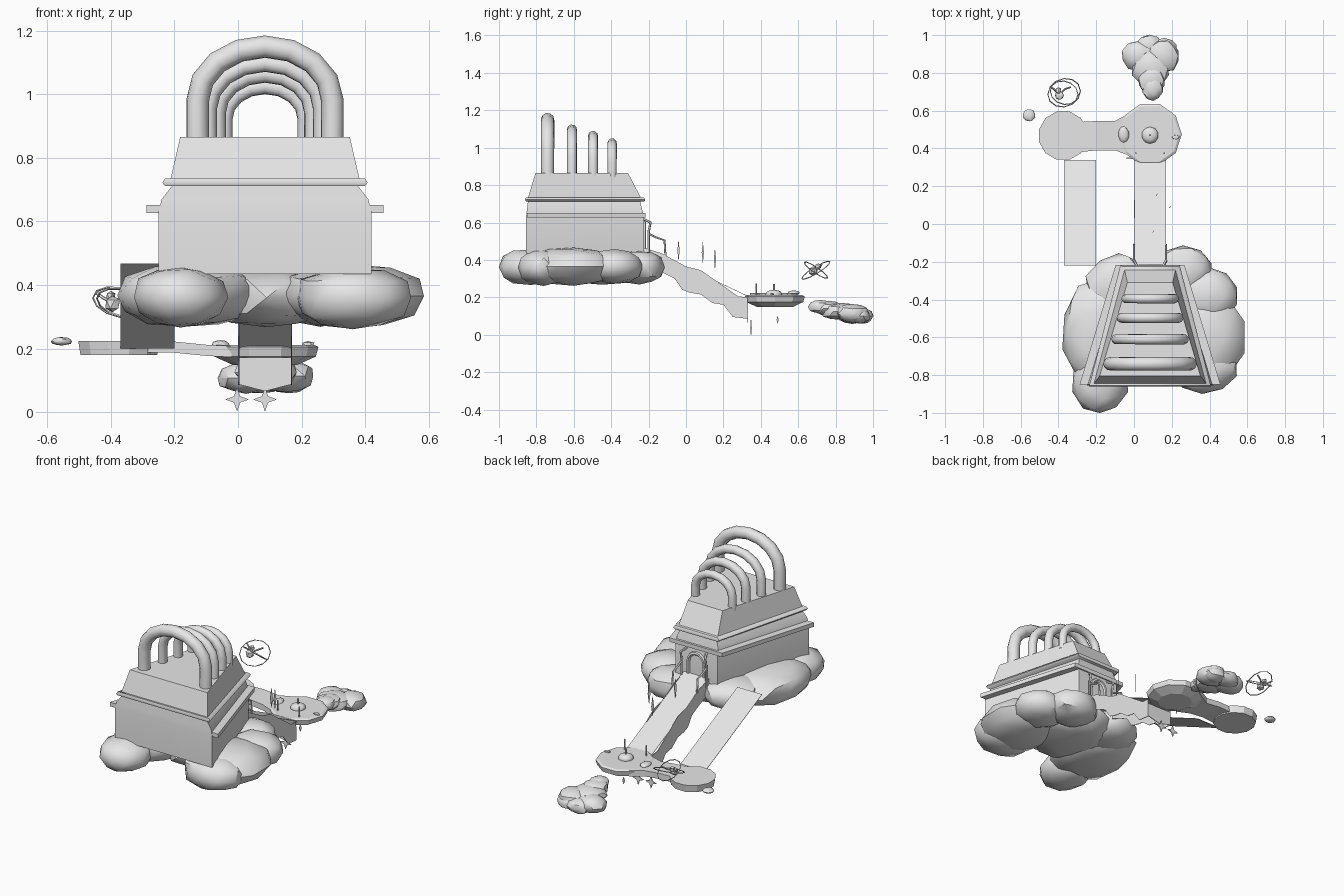
import bpy, bmesh, math, random
from mathutils import Vector, Matrix

random.seed(4)
cube = bpy.data.objects.get("Cube")
if cube:
    bpy.data.objects.remove(cube)

CX = 0.085  # axis of the building and bridge
grey = bpy.data.materials.new("pale_grey")
grey.use_nodes = True
grey.diffuse_color = (0.8, 0.8, 0.8, 1)
grey.node_tree.nodes["Principled BSDF"].inputs["Base Color"].default_value = (0.8, 0.8, 0.8, 1)


def finish(name, bm, smooth=None):
    bmesh.ops.recalc_face_normals(bm, faces=bm.faces)
    mesh = bpy.data.meshes.new(name)
    bm.to_mesh(mesh)
    bm.free()
    mesh.materials.append(grey)
    ob = bpy.data.objects.new(name, mesh)
    bpy.context.collection.objects.link(ob)
    if smooth:
        bpy.ops.object.select_all(action='DESELECT')
        ob.select_set(True)
        bpy.context.view_layer.objects.active = ob
        bpy.ops.object.shade_smooth_by_angle(angle=math.radians(smooth))
    return ob


def loft(name, rings, closed=False, smooth=None):
    """Skin a list of equal-sized point rings."""
    bm = bmesh.new()
    vs = [[bm.verts.new(p) for p in r] for r in rings]
    n = len(vs[0])
    pairs = list(zip(vs, vs[1:])) + ([(vs[-1], vs[0])] if closed else [])
    for a, b in pairs:
        for i in range(n):
            j = (i + 1) % n
            bm.faces.new((a[i], a[j], b[j], b[i]))
    if not closed:
        bm.faces.new(vs[0])
        bm.faces.new(vs[-1])
    return finish(name, bm, smooth)


def tube(name, pts, r, sides=8, closed=False):
    """Round bar along a path."""
    pts = [Vector(p) for p in pts]
    rings, n = [], len(pts)
    ref = Vector((0.13, 0.97, 0.21)).normalized()
    for i, p in enumerate(pts):
        a = pts[i - 1] if i or closed else p
        b = pts[(i + 1) % n] if i < n - 1 or closed else p
        t = (b - a).normalized()
        u = t.cross(ref).normalized()
        w = t.cross(u)
        rings.append([p + r * (math.cos(k * math.tau / sides) * u + math.sin(k * math.tau / sides) * w)
                      for k in range(sides)])
    return loft(name, rings, closed=closed, smooth=50)


def boulder(name, loc, size, detail=2, rough=0.06, smooth=38):
    bm = bmesh.new()
    bmesh.ops.create_icosphere(bm, subdivisions=detail, radius=1)
    for v in bm.verts:
        v.co *= 1 + random.uniform(-rough, rough)
        v.co.z = math.copysign(abs(v.co.z) ** 0.8, v.co.z)
        v.co = Vector([c * s + l for c, s, l in zip(v.co, size, loc)])
    return finish(name, bm, smooth)


def slab(name, outline, depth):
    """Outline of points extruded along a vector."""
    d = Vector(depth)
    return loft(name, [[Vector(p) for p in outline], [Vector(p) + d for p in outline]])


def trapezoid(z, front, back, y0, y1):
    return [(CX - front, y0, z), (CX + front, y0, z), (CX + back, y1, z), (CX - back, y1, z)]


# Building: tapered wall, side ledge, upper ledge and upper storey
loft("building_wall", [trapezoid(*r) for r in (
    (0.435, .335, .145, -.855, -.225), (0.63, .335, .145, -.855, -.225), (0.67, .325, .14, -.85, -.235),
    (0.715, .29, .125, -.845, -.245))], smooth=40)
loft("lower_ledge", [trapezoid(z, .373, .182, -.85, -.217) for z in (.627, .652)])
loft("upper_ledge", [trapezoid(*r) for r in (
    (.712, .315, .148, -.855, -.222), (.722, .323, .157, -.86, -.218), (.735, .315, .148, -.855, -.225))], smooth=60)
loft("upper_storey", [trapezoid(.73, .298, .135, -.845, -.24), trapezoid(.865, .267, .12, -.805, -.31)])

# Four arched bars on the roof
for i, (y, top, half, r) in enumerate(((-.74, 1.15, .212, .036), (-.61, 1.097, .178, .027),
                                      (-.497, 1.063, .15, .027), (-.395, 1.025, .127, .025))):
    spring = top - half * 0.8
    pts = [(CX - half, y, .84)]
    for k in range(9):
        a = math.pi * (1 - k / 8)
        pts.append((CX + half * math.cos(a), y, spring + half * 0.8 * math.sin(a)))
    pts.append((CX + half, y, .84))
    tube(f"roof_arch_{i + 1}", pts, r, 10)

# Rocks under the building
for i, (loc, size) in enumerate((
        ((-.16, -.57, .367), (.228, .30, .10)), ((-.18, -.83, .362), (.15, .18, .095)),
        ((-.08, -.335, .37), (.175, .18, .09)), ((.36, -.60, .365), (.225, .26, .10)),
        ((.36, -.76, .36), (.185, .14, .095)), ((.395, -.38, .365), (.165, .15, .09)),
        ((.26, -.25, .36), (.16, .14, .09)), ((.09, -.45, .36), (.22, .28, .092)))):
    boulder(f"base_rock_{i + 1}", loc, size)

# Doorway at the back, with curved lamp posts
arch = [(CX + .055 * math.cos(a), -.225, .54 + .06 * math.sin(a))
        for a in [math.pi * (1 - k / 8) for k in range(9)]]
tube("door_frame", [(CX - .055, -.225, .43)] + arch + [(CX + .055, -.225, .43)], .012, 6)
for side, s in (("right", -1), ("left", 1)):
    x = CX + s * .085
    tube(f"door_post_{side}", [(x, -.2, .42), (x, -.2, .55), (x, -.19, .60), (x - s * .02, -.23, .62)], .007, 5)
    tube(f"rail_post_{side}", [(x, -.11, .42), (x, -.115, .505), (x, -.16, .52), (x, -.2, .54)], .006, 5)

# Bridge: thin sloping deck, ragged side skirts and a pointed end plate
skirt = [(-.24, .47), (-.13, .435), (0, .365), (.08, .345), (.2, .26), (.28, .205), (.33, .2),
         (.33, .085), (.25, .095), (.2, .16), (.14, .17), (.08, .215), (.02, .225), (-.02, .24),
         (-.06, .3), (-.12, .33), (-.24, .38)]
for side, x in (("right", 0), ("left", .166)):
    slab(f"bridge_skirt_{side}", [(x, y, z) for y, z in skirt], (.004, 0, 0))
for name, x0, x1 in (("bridge_deck", 0, .17), ("side_ramp", -.37, -.2)):
    slab(name, [(x0, -.22, .465), (x1, -.22, .465), (x1, .34, .2), (x0, .34, .2)], (0, 0, .003))
slab("bridge_end", [(0, .328, .172), (0, .328, .088), (CX, .328, .066), (.17, .328, .088), (.17, .328, .172)],
     (0, .004, 0))


# Two round platforms joined by a neck
def disc(name, x, y, levels, sides):
    loft(name, [[(x + r * math.cos((k + .5) * math.tau / sides + math.pi / 2),
                  y + r * math.sin((k + .5) * math.tau / sides + math.pi / 2), z)
                 for k in range(sides)] for z, r in levels])


disc("main_platform", CX, .475, ((.148, .10), (.175, .16), (.205, .168), (.212, .155)), 10)
disc("small_platform", -.375, .468, ((.18, .125), (.224, .132)), 12)
neck = [(-.29, .38, .54), (-.2, .39, .545), (-.1, .39, .545), (-.02, .36, .59)]
loft("neck", [[(x, a, z), (x, b, z), (x, b, z - .035), (x, a, z - .035)]
              for (x, a, b), z in zip(neck, (.222, .222, .212, .208))])

# Ornaments on the main platform
boulder("dome", (CX, .47, .215), (.045, .045, .025), 2, 0)
tube("dome_spike", [(CX, .47, .23), (CX, .47, .27)], .006, 6)
boulder("pebble_large", (-.055, .475, .212), (.028, .042, .014), 2)
boulder("pebble_small", (.22, .46, .212), (.022, .013, .012), 1)
for side, x in (("right", .01), ("left", .16)):
    tube(f"platform_post_{side}", [(x, .375, .205), (x, .375, .275)], .005, 5)

# Floating rock behind, thinning towards the bridge
for i, (loc, size) in enumerate((
        ((.025, .89, .108), (.09, .08, .048)), ((.155, .89, .113), (.09, .088, .05)),
        ((.08, .94, .10), (.075, .062, .042)), ((.16, .93, .10), (.07, .055, .04)),
        ((.09, .82, .125), (.10, .10, .045)),
        ((.09, .76, .14), (.072, .08, .04)), ((.10, .72, .15), (.055, .068, .036)))):
    boulder(f"floating_rock_{i + 1}", loc, size, 2, .07, 30)
boulder("floating_pebble", (-.555, .575, .223), (.033, .033, .013), 2)

# Hanging stars under the bridge end, thin shards above the bridge
for i, x in enumerate((-.003, CX)):
    star = []
    for k in range(8):
        r = .038 if k % 2 == 0 else .014
        star.append((x + r * math.sin(k * math.tau / 8), .345, .04 + r * math.cos(k * math.tau / 8)))
    slab(f"star_{i + 1}", star, (0, .006, 0))
for i, (x, y, z) in enumerate(((.10, -.04, .45), (.19, .09, .44), (.12, .155, .405), (CX, .49, .08))):
    h = .06 if i < 3 else .022
    slab(f"shard_{i + 1}", [(x, y, z - h), (x + .004, y + .006, z), (x, y, z + h), (x - .004, y - .006, z)],
         (.003, 0, 0))

# Small figure floating inside thin hoops
C = Vector((-.37, .695, .345))
for i, (tilt, r) in enumerate(((.55, .088), (-.6, .075))):
    turn = Matrix.Rotation(tilt, 3, 'X') @ Matrix.Rotation(.2, 3, 'Y')
    tube(f"hoop_{i + 1}", [C + turn @ Vector((r * math.cos(k * math.tau / 12), r * math.sin(k * math.tau / 12), 0))
                           for k in range(12)], .003, 4, True)
boulder("figure_body", C + Vector((-.025, -.015, -.005)), (.026, .026, .026), 1)
boulder("figure_head", C + Vector((-.03, .012, .02)), (.016, .018, .016), 1)
for side, s in (("right", -1), ("left", 1)):
    tube(f"figure_arm_{side}", [C + Vector((-.025, -.01, 0)), C + Vector((-.025 + s * .03, .02, .015)),
                                C + Vector((-.02 + s * .055, .03, .03))], .005, 5)
